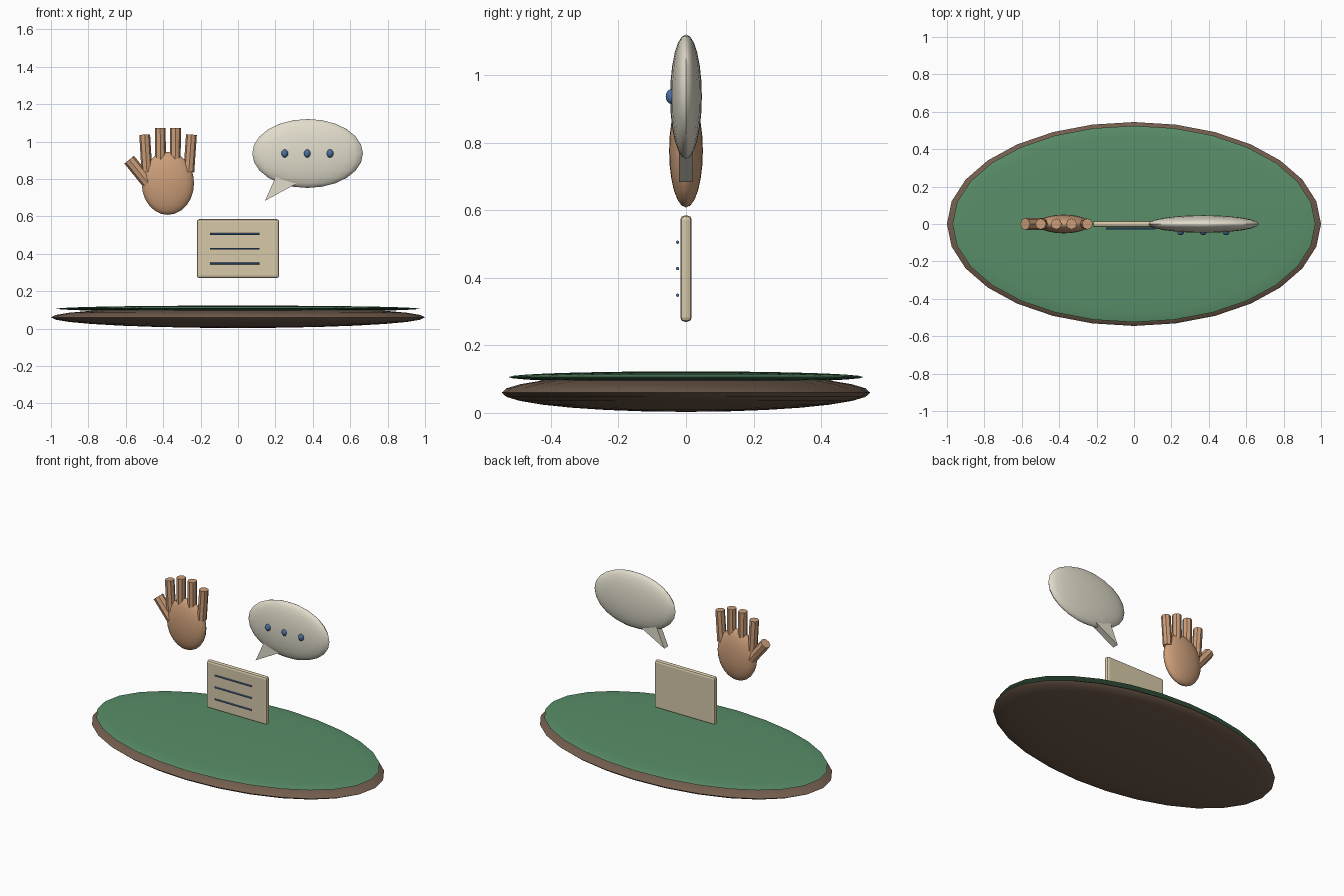
import bpy
import bmesh
from math import radians
from mathutils import Vector

if "Cube" in bpy.data.objects:
    bpy.data.objects.remove(bpy.data.objects["Cube"])


def material(name, r, g, b):
    m = bpy.data.materials.new(name)
    m.diffuse_color = (r, g, b, 1)
    m.use_nodes = True
    m.node_tree.nodes["Principled BSDF"].inputs["Base Color"].default_value = m.diffuse_color
    return m


BROWN = material("brown", 0.17, 0.11, 0.075)
GREEN = material("green", 0.10, 0.27, 0.14)
SKIN = material("skin", 0.60, 0.34, 0.19)
CREAM = material("cream", 0.76, 0.72, 0.60)
BEIGE = material("beige", 0.68, 0.59, 0.40)
BLUE = material("blue", 0.07, 0.16, 0.35)


def finish(name, mat, smooth=True):
    ob = bpy.context.object
    ob.name = name
    ob.data.materials.append(mat)
    if smooth:
        bpy.ops.object.shade_smooth_by_angle(angle=radians(40))
    return ob


def ellipsoid(name, mat, centre, radii, segments=24, rings=12):
    bpy.ops.mesh.primitive_uv_sphere_add(segments=segments, ring_count=rings, location=centre)
    bpy.context.object.scale = radii
    bpy.ops.object.transform_apply(location=False, rotation=False, scale=True)
    return finish(name, mat)


def rod(name, mat, start, end, radius, sides=8):
    a, b = Vector(start), Vector(end)
    d = b - a
    bpy.ops.mesh.primitive_cylinder_add(vertices=sides, radius=radius, depth=d.length,
                                        location=(a + b) / 2,
                                        rotation=d.to_track_quat('Z', 'Y').to_euler())
    return finish(name, mat, False)


# Oval base and its green top
ellipsoid("base", BROWN, (0, 0, 0.06), (1.0, 0.545, 0.057), 28, 14)
ellipsoid("green_top", GREEN, (0, 0, 0.106), (0.97, 0.525, 0.017), 28, 14)

# Note card with three lines
bpy.ops.mesh.primitive_cube_add(size=1, location=(0, 0, 0.427))
bpy.context.object.scale = (0.44, 0.034, 0.315)
bpy.ops.object.transform_apply(location=False, rotation=False, scale=True)
card = finish("note_card", BEIGE, False)
bevel = card.modifiers.new("bevel", 'BEVEL')
bevel.width = 0.013
bevel.segments = 2
for i, z in enumerate((0.505, 0.427, 0.348)):
    rod(f"card_line_{i + 1}", BLUE, (-0.15, -0.025, z), (0.115, -0.025, z), 0.005)

# Open hand: palm, four fingers and thumb
ellipsoid("palm", SKIN, (-0.375, 0, 0.776), (0.14, 0.05, 0.168))
fingers = [(-0.487, -0.499, 1.037), (-0.414, -0.416, 1.072),
           (-0.336, -0.334, 1.072), (-0.263, -0.249, 1.037)]
for i, (x0, x1, top) in enumerate(fingers):
    rod(f"finger_{i + 1}", SKIN, (x0, 0, top - 0.20), (x1, 0, top), 0.029)
rod("thumb", SKIN, (-0.47, 0, 0.765), (-0.582, 0, 0.903), 0.033)

# Speech bubble with a wedge tail and three dots
ellipsoid("speech_bubble", CREAM, (0.372, 0, 0.936), (0.296, 0.047, 0.184))
bm = bmesh.new()
face = bm.faces.new([bm.verts.new((x, -0.021, z))
                     for x, z in ((0.144, 0.683), (0.34, 0.79), (0.21, 0.83))])
extruded = bmesh.ops.extrude_face_region(bm, geom=[face])["geom"]
bmesh.ops.translate(bm, vec=(0, 0.042, 0),
                    verts=[v for v in extruded if isinstance(v, bmesh.types.BMVert)])
bmesh.ops.recalc_face_normals(bm, faces=bm.faces)
mesh = bpy.data.meshes.new("bubble_tail")
bm.to_mesh(mesh)
bm.free()
mesh.materials.append(CREAM)
bpy.context.collection.objects.link(bpy.data.objects.new("bubble_tail", mesh))
for i, x in enumerate((0.25, 0.37, 0.492)):
    ellipsoid(f"bubble_dot_{i + 1}", BLUE, (x, -0.043, 0.936), (0.018, 0.017, 0.022), 16, 8)
